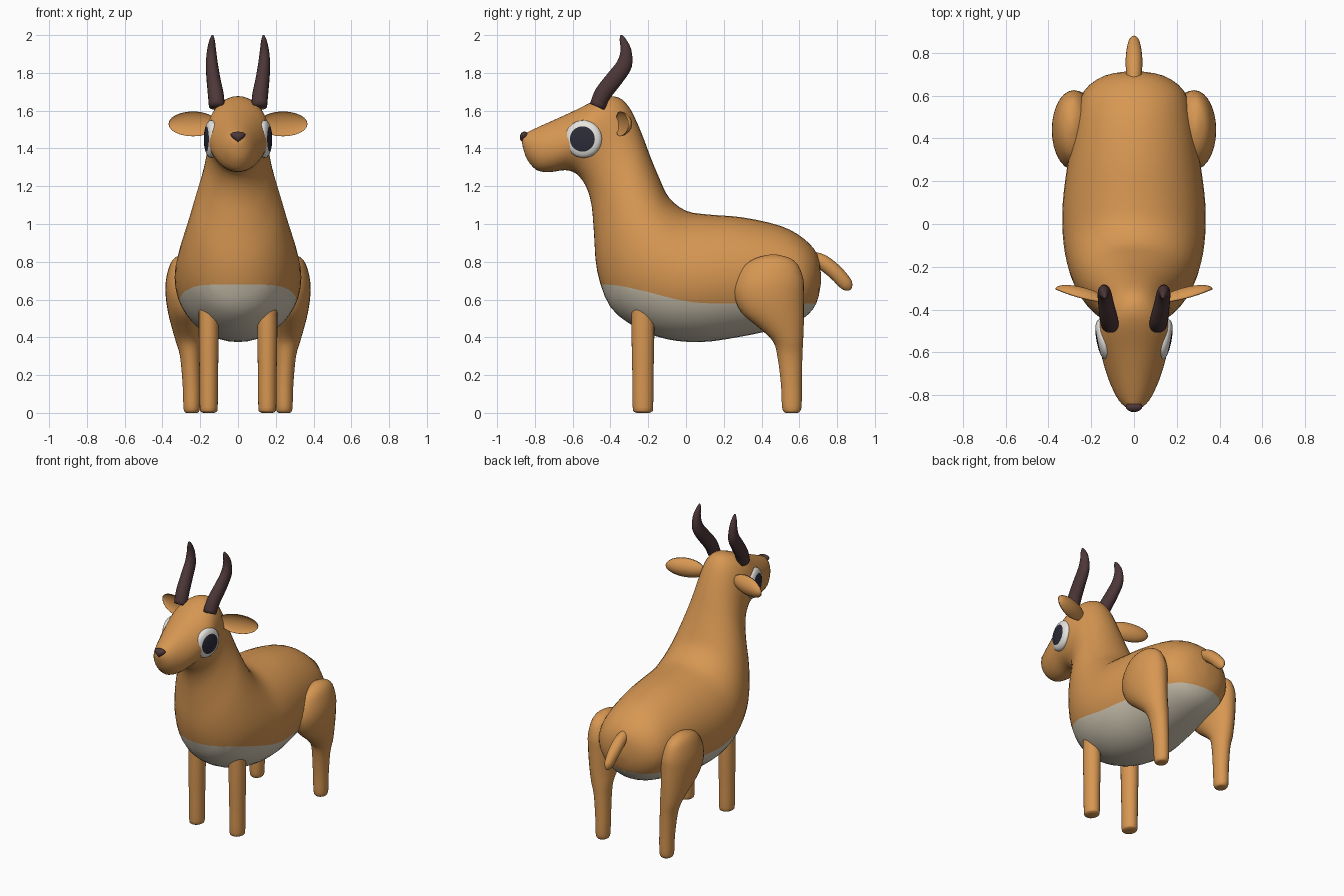
import bpy, bmesh, math
from mathutils import Vector, Matrix

if "Cube" in bpy.data.objects:
    bpy.data.objects.remove(bpy.data.objects["Cube"])


def material(name, rgb):
    m = bpy.data.materials.new(name)
    m.diffuse_color = (*rgb, 1)
    m.use_nodes = True
    m.node_tree.nodes["Principled BSDF"].inputs["Base Color"].default_value = m.diffuse_color
    return m


TAN = material("tan coat", (0.68, 0.31, 0.085))
CREAM = material("cream belly", (0.64, 0.58, 0.46))
HORN = material("dark horn", (0.075, 0.038, 0.04))
WHITE = material("eye white", (0.80, 0.78, 0.74))
PUPIL = material("pupil", (0.025, 0.025, 0.04))


def finish(name, bm, *mats):
    bmesh.ops.recalc_face_normals(bm, faces=bm.faces)
    me = bpy.data.meshes.new(name)
    bm.to_mesh(me)
    bm.free()
    for m in mats:
        me.materials.append(m)
    for p in me.polygons:
        p.use_smooth = True
    ob = bpy.data.objects.new(name, me)
    bpy.context.collection.objects.link(ob)
    return ob


def catmull(a, b, c, d, t):
    return [0.5 * (2*q + (r-p)*t + (2*p-5*q+4*r-s)*t*t + (3*q-p-3*r+s)*t**3)
            for p, q, r, s in zip(a, b, c, d)]


def loft(rings, sides=24, steps=3):
    """Smooth skin over elliptical rings (cx, cy, cz, half width x, half axis y, half axis z)."""
    last = len(rings) - 1
    dense = []
    for i in range(last):
        a, b, c, d = (rings[max(0, min(last, i + k))] for k in (-1, 0, 1, 2))
        dense += [catmull(a, b, c, d, s / steps) for s in range(steps)]
    dense.append(rings[-1])
    bm = bmesh.new()
    loops = []
    for cx, cy, cz, w, vy, vz in dense:
        loop = []
        for k in range(sides):
            a = 2 * math.pi * k / sides
            loop.append(bm.verts.new((cx + w * math.cos(a), cy + vy * math.sin(a),
                                      cz + vz * math.sin(a))))
        loops.append(loop)
    for lo, hi in zip(loops, loops[1:]):
        for k in range(sides):
            j = (k + 1) % sides
            bm.faces.new((lo[k], lo[j], hi[j], hi[k]))
    bm.faces.new(loops[0])
    bm.faces.new(loops[-1])
    return bm


def tube(path):
    """Rings square to a path of (x, y, z, radius x, radius in side plane)."""
    rings = []
    for i, (x, y, z, rx, rv) in enumerate(path):
        p, q = path[max(0, i - 1)], path[min(len(path) - 1, i + 1)]
        t = Vector((q[1] - p[1], q[2] - p[2])).normalized()
        rings.append((x, y, z, rx, -t.y * rv, t.x * rv))
    return rings


# Torso, neck and head: top point (y, z), bottom point (y, z), half width
sections = [
    (0.715, 0.73, 0.715, 0.69, 0.02), (0.695, 0.84, 0.69, 0.58, 0.14),
    (0.62, 0.925, 0.62, 0.50, 0.235), (0.50, 0.99, 0.48, 0.445, 0.275),
    (0.30, 1.035, 0.27, 0.40, 0.31), (0.12, 1.05, 0.08, 0.375, 0.333),
    (0.00, 1.07, -0.10, 0.39, 0.333), (-0.09, 1.14, -0.26, 0.45, 0.315),
    (-0.14, 1.24, -0.40, 0.56, 0.28), (-0.19, 1.36, -0.47, 0.75, 0.235),
    (-0.235, 1.48, -0.487, 0.95, 0.19), (-0.29, 1.60, -0.50, 1.10, 0.165),
    (-0.34, 1.66, -0.53, 1.20, 0.16), (-0.40, 1.677, -0.58, 1.265, 0.163),
    (-0.47, 1.66, -0.64, 1.285, 0.163), (-0.58, 1.605, -0.72, 1.275, 0.142),
    (-0.70, 1.55, -0.79, 1.285, 0.11), (-0.80, 1.505, -0.84, 1.34, 0.073),
    (-0.855, 1.475, -0.862, 1.40, 0.035), (-0.866, 1.45, -0.868, 1.43, 0.008),
]
bm = loft([(0, (ty + by) / 2, (tz + bz) / 2, w, (ty - by) / 2, (tz - bz) / 2)
           for ty, tz, by, bz, w in sections], sides=40)


def belly_line(y):
    t = max(0.0, min(1.0, (0.12 - y) / 0.57))
    return 0.58 + 0.1 * t * t * (3 - 2 * t)


# Cut the belly edge along its curved line: shear flat, slice, shear back
for v in bm.verts:
    v.co.z -= belly_line(v.co.y)
bmesh.ops.bisect_plane(bm, geom=bm.verts[:] + bm.edges[:] + bm.faces[:], dist=1e-5,
                       plane_co=(0, 0, 0), plane_no=(0, 0, 1))
for f in bm.faces:
    f.material_index = 1 if f.calc_center_median().z < 0 else 0
for v in bm.verts:
    v.co.z += belly_line(v.co.y)
finish("body", bm, TAN, CREAM)

# Tail
finish("tail", loft(tube([(0, 0.65, 0.83, 0.03, 0.03), (0, 0.72, 0.80, 0.038, 0.04),
                          (0, 0.79, 0.745, 0.038, 0.04), (0, 0.845, 0.685, 0.028, 0.036),
                          (0, 0.862, 0.66, 0.014, 0.022), (0, 0.868, 0.65, 0.003, 0.005)]),
                    sides=16), TAN)

# Nose: rounded triangle
bm = bmesh.new()
bmesh.ops.create_uvsphere(bm, u_segments=20, v_segments=12, radius=1)
for v in bm.verts:
    x, y, z = v.co
    v.co = (x * 0.05 * (0.65 + 0.5 * z), -0.855 + y * 0.025, 1.46 + z * 0.029)
finish("nose", bm, HORN)

for s, side in ((1, "left"), (-1, "right")):
    # Front leg
    finish("front_leg_" + side, loft(
        [(s * 0.155, -0.228, z, r * 0.88, r, 0) for z, r in
         ((0, 0.03), (0.006, 0.046), (0.03, 0.054), (0.2, 0.056), (0.4, 0.06), (0.62, 0.06))]), TAN)

    # Hind leg with round thigh: z, centre x, half width x, centre y, half depth y
    hind = [(0, 0.245, 0.026, 0.56, 0.03), (0.006, 0.245, 0.038, 0.56, 0.042),
            (0.035, 0.245, 0.044, 0.56, 0.052), (0.15, 0.246, 0.047, 0.558, 0.055),
            (0.30, 0.254, 0.053, 0.55, 0.066), (0.38, 0.264, 0.066, 0.54, 0.08),
            (0.45, 0.272, 0.078, 0.505, 0.118), (0.53, 0.277, 0.093, 0.46, 0.165),
            (0.62, 0.28, 0.103, 0.44, 0.185), (0.70, 0.282, 0.10, 0.443, 0.18),
            (0.78, 0.287, 0.075, 0.452, 0.143), (0.82, 0.29, 0.046, 0.46, 0.088),
            (0.838, 0.29, 0.01, 0.462, 0.02)]
    finish("hind_leg_" + side, loft([(s * x, y, z, w, d, 0) for z, x, w, y, d in hind], sides=28), TAN)

    # Horn
    horn = [(0.112, -0.47, 1.62, 0.042, 0.042), (0.118, -0.44, 1.69, 0.042, 0.046),
            (0.13, -0.378, 1.77, 0.037, 0.046), (0.138, -0.326, 1.845, 0.032, 0.042),
            (0.14, -0.318, 1.92, 0.024, 0.029), (0.137, -0.335, 1.975, 0.014, 0.017),
            (0.135, -0.345, 2.0, 0.004, 0.005)]
    finish("horn_" + side, loft(tube([(s * p[0], *p[1:]) for p in horn]), sides=18), HORN)

    # Ear: flattened egg hollowed on its front
    bm = bmesh.new()
    bmesh.ops.create_uvsphere(bm, u_segments=24, v_segments=16, radius=1,
                              matrix=Matrix.Rotation(math.pi / 2, 4, 'X'))
    for v in bm.verts:
        x, y, z = v.co
        y = y * 0.042 if y > 0 else y * -0.014
        y -= 0.012 * z * z
        x, z = x * 0.13, z * 0.066
        v.co = (s * (0.238 + x), -0.338 + y + 0.25 * x, 1.53 + z)
    finish("ear_" + side, bm, TAN)

    # Eye: shallow dome with a dark centre
    dome = [(0.08, -0.07), (0.1, -0.012), (0.098, 0), (0.086, 0.011),
            (0.067, 0.018), (0.04, 0.023), (0.002, 0.025)]
    bm = bmesh.new()
    loops = [[bm.verts.new((h, r * math.cos(k * math.pi / 16), r * math.sin(k * math.pi / 16)))
              for k in range(32)] for r, h in dome]
    for i in range(len(dome) - 1):
        for k in range(32):
            j = (k + 1) % 32
            f = bm.faces.new((loops[i][k], loops[i][j], loops[i + 1][j], loops[i + 1][k]))
            f.material_index = 1 if i >= 4 else 0
    bm.faces.new(loops[-1]).material_index = 1
    bm.faces.new(loops[0])
    bm.transform(Matrix.Translation((0.15, -0.545, 1.45)) @ Matrix.Rotation(-0.2, 4, 'Z'))
    bm.transform(Matrix.Diagonal((s, 1, 1, 1)))
    finish("eye_" + side, bm, WHITE, PUPIL)
